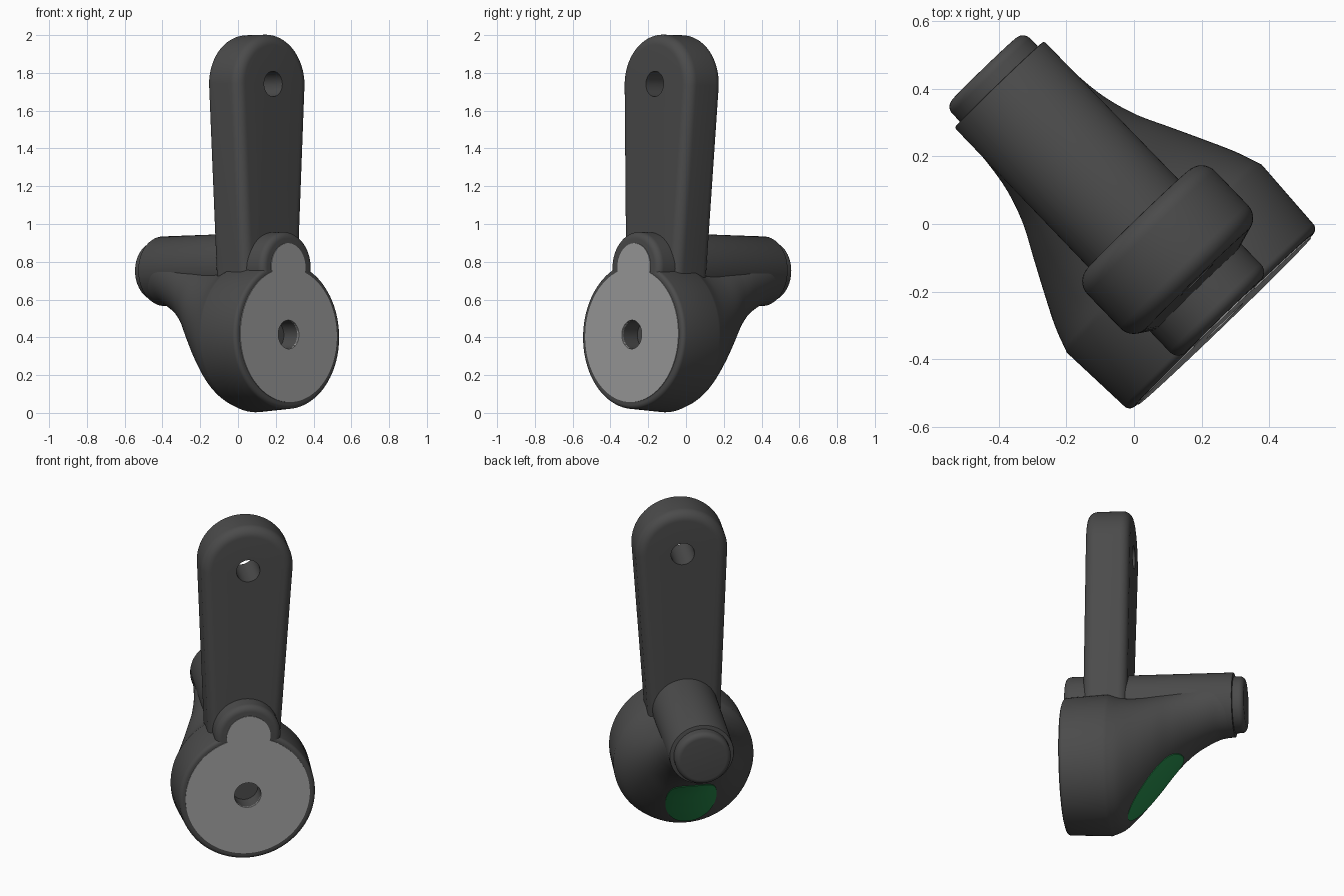
import bpy, bmesh
from math import sin, cos, pi, radians, acos, atan2, sqrt
from mathutils import Matrix, Vector

if "Cube" in bpy.data.objects:
    bpy.data.objects.remove(bpy.data.objects["Cube"])

# Local frame: x sideways, y backwards along the barrel, z up; then turned into place
PLACE = (Matrix.Translation((0, 0, .75)) @ Matrix.Rotation(radians(44), 4, 'Z')
         @ Matrix.Rotation(radians(-1.3), 4, 'X') @ Matrix.Rotation(radians(1.1), 4, 'Y')
         @ Matrix.Translation((0, 0, -.75)))


def material(name, rgb):
    m = bpy.data.materials.new(name)
    m.diffuse_color = (*rgb, 1)
    m.use_nodes = True
    m.node_tree.nodes["Principled BSDF"].inputs["Base Color"].default_value = m.diffuse_color
    return m


DARK = material("dark_grey", (.07, .07, .07))
LIGHT = material("light_grey", (.35, .35, .35))
GREEN = material("green", (.02, .25, .07))


def skin(name, rings, mat, loop=False, caps=(True, True)):
    """Bridge equal-length rings of points; loop joins last to first."""
    bm = bmesh.new()
    vs = [[bm.verts.new(PLACE @ Vector(p)) for p in r] for r in rings]
    n = len(vs[0])
    for a, b in zip(vs, vs[1:] + (vs[:1] if loop else [])):
        for i in range(n):
            j = (i + 1) % n
            bm.faces.new((a[i], a[j], b[j], b[i]))
    if not loop:
        if caps[0]:
            bm.faces.new(vs[0])
        if caps[1]:
            bm.faces.new(vs[-1])
    bmesh.ops.recalc_face_normals(bm, faces=bm.faces)
    me = bpy.data.meshes.new(name)
    bm.to_mesh(me)
    bm.free()
    ob = bpy.data.objects.new(name, me)
    bpy.context.collection.objects.link(ob)
    me.materials.append(mat)
    bpy.ops.object.select_all(action='DESELECT')
    ob.select_set(True)
    bpy.context.view_layer.objects.active = ob
    bpy.ops.object.shade_smooth_by_angle(angle=radians(30))
    return ob


def circle(y, r, cz, n=96):
    return [(r * cos(2 * pi * i / n), y, cz + r * sin(2 * pi * i / n)) for i in range(n)]


def rounded(y, r, cz, c, sign, steps=6):
    """Quarter-round rim: sign -1 starts a front end, +1 finishes a back end."""
    out = [circle(y - sign * c * (1 - cos(t)), r - c * (1 - sin(t)), cz)
           for t in [pi / 2 * k / steps for k in range(steps + 1)]]
    return out if sign < 0 else out[::-1]


# Rear of the body: y, radius, centre height
KEYS = [(-.128, .40, .40), (-.05, .372, .405), (.048, .325, .455), (.137, .28, .52),
        (.237, .23, .602), (.346, .197, .68), (.477, .182, .745), (.55, .18, .76)]


def body_at(y):
    """Smooth radius and centre height along the body."""
    i = max(k for k in range(len(KEYS) - 1) if KEYS[k][0] <= y or k == 0)
    a, b = KEYS[i], KEYS[i + 1]
    p, q = KEYS[max(i - 1, 0)], KEYS[min(i + 2, len(KEYS) - 1)]
    h = b[0] - a[0]
    t = (y - a[0]) / h
    res = []
    for k in (1, 2):
        ma = (b[k] - p[k]) / (b[0] - p[0]) * h
        mb = (q[k] - a[k]) / (q[0] - a[0]) * h
        res.append((2*t**3 - 3*t*t + 1) * a[k] + (t**3 - 2*t*t + t) * ma
                   + (3*t*t - 2*t**3) * b[k] + (t**3 - t*t) * mb)
    return res


# Body: blind front hole, rounded rim, drafted drum, then a loft into the barrel
FRONT, HOLE_Z, HOLE_R = -.381, .406, .076
rings = [circle(-.27, HOLE_R, HOLE_Z), circle(FRONT, HOLE_R, HOLE_Z)]
rings += rounded(FRONT, .388, .40, .022, -1)
for k in range(41):
    y = -.128 + .678 * k / 40
    rings.append(circle(y, *body_at(y)))
skin("body", rings, DARK)

# Barrel and its end cap
skin("barrel", rounded(FRONT, .187, .763, .035, -1) + rounded(.573, .184, .763, .006, 1, 2), DARK)
skin("barrel_end_cap", [circle(.5, .16, .763)] + rounded(.637, .16, .763, .03, 1), DARK)

# Handle: tapered bar with round top, rounded edges and a through hole
ARC, BASE = 40, 16
TOP_Z, TOP_R, MID_Y, HALF_T, EDGE = 1.736, .262, -.146, .125, .055


def handle_ring(y, d):
    r, w = TOP_R - d, .2 - d
    pts = [(r * cos(pi * i / ARC), y, TOP_Z + r * sin(pi * i / ARC)) for i in range(ARC + 1)]
    return pts + [(-w + 2 * w * i / BASE, y, .6) for i in range(BASE + 1)]


def handle_hole(y):
    ang = [pi * i / ARC for i in range(ARC + 1)]
    ang += [pi + pi * (i + 1) / (BASE + 2) for i in range(BASE + 1)]
    return [(.067 * cos(a), y, TOP_Z + .067 * sin(a)) for a in ang]


edge = [(HALF_T - EDGE * (1 - cos(t)), EDGE * (1 - sin(t)))
        for t in [pi / 2 * k / 8 for k in range(9)]]
rings = [handle_hole(MID_Y - HALF_T)]
rings += [handle_ring(MID_Y - o, d) for o, d in edge]
rings += [handle_ring(MID_Y + o, d) for o, d in reversed(edge)]
rings += [handle_hole(MID_Y + HALF_T)]
skin("handle", rings, DARK, loop=True)

# Keyhole-shaped front plate with a round hole
R, r, cz, tz = .355, .125, .403, .765
d = tz - cz
al = acos((d * d + R * R - r * r) / (2 * d * R))
be = acos((d * d + r * r - R * R) / (2 * d * r))
outline = []
for i in range(81):
    a = pi / 2 + al + (2 * pi - 2 * al) * i / 80
    outline.append((R * cos(a), cz + R * sin(a)))
for i in range(1, 28):
    a = -pi / 2 + be + (2 * pi - 2 * be) * i / 28
    outline.append((r * cos(a), tz + r * sin(a)))
angles = [atan2(z - HOLE_Z, x) for x, z in outline]
inner = [(HOLE_R * cos(a), HOLE_Z + HOLE_R * sin(a)) for a in angles]
y0, y1 = FRONT - .004, FRONT + .01
skin("front_plate", [[(x, y, z) for x, z in pts] for pts, y in
                     ((inner, y1), (inner, y0), (outline, y0), (outline, y1))], LIGHT, loop=True)

# Green oval window following the underside of the body
rings = []
for k in range(13):
    rho = max(.02, k / 12)
    ring = []
    for i in range(64):
        f = 2 * pi * i / 64
        y, x = .135 + .155 * rho * cos(f), .145 * rho * sin(f)
        br, bz = body_at(y)
        ring.append((x, y, bz - sqrt(br * br - x * x) - .005))
    rings.append(ring)
rings.append([(x, y, z + .02) for x, y, z in rings[-1]])
skin("green_window", rings, GREEN, caps=(True, False))
